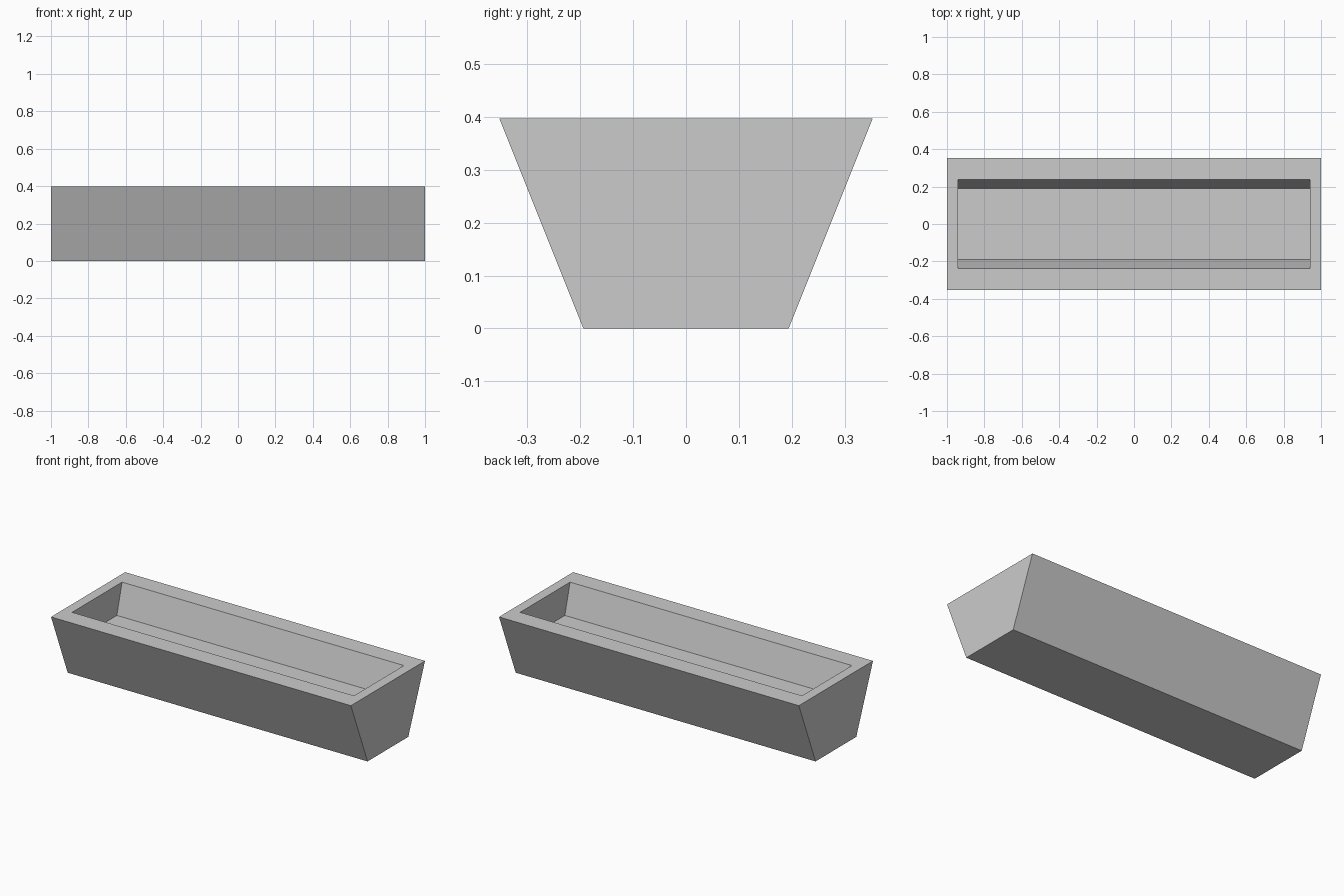
import bpy
import bmesh

cube = bpy.data.objects.get("Cube")
if cube:
    bpy.data.objects.remove(cube, do_unlink=True)

# Plain grey material
grey = bpy.data.materials.new("light_grey")
grey.use_nodes = True
colour = (0.6, 0.6, 0.6, 1)
grey.diffuse_color = colour
grey.node_tree.nodes["Principled BSDF"].inputs["Base Color"].default_value = colour


def ring(bm, half_x, half_y, z):
    """One rectangular loop of corners at height z."""
    return [bm.verts.new((sx * half_x, sy * half_y, z))
            for sx, sy in ((-1, -1), (1, -1), (1, 1), (-1, 1))]


# Trough: outer base, outer rim, inner rim, inner floor
bm = bmesh.new()
sections = [(1, 0.194, 0), (1, 0.353, 0.397), (0.94, 0.238, 0.397), (0.94, 0.189, 0.215)]
rings = [ring(bm, *s) for s in sections]
for low, high in zip(rings, rings[1:]):
    for i in range(4):
        j = (i + 1) % 4
        bm.faces.new((low[i], low[j], high[j], high[i]))
bm.faces.new(rings[0][::-1])
bm.faces.new(rings[-1])
bmesh.ops.recalc_face_normals(bm, faces=bm.faces)

mesh = bpy.data.meshes.new("trough_planter")
bm.to_mesh(mesh)
bm.free()
mesh.materials.append(grey)
trough = bpy.data.objects.new("trough_planter", mesh)
bpy.context.collection.objects.link(trough)
